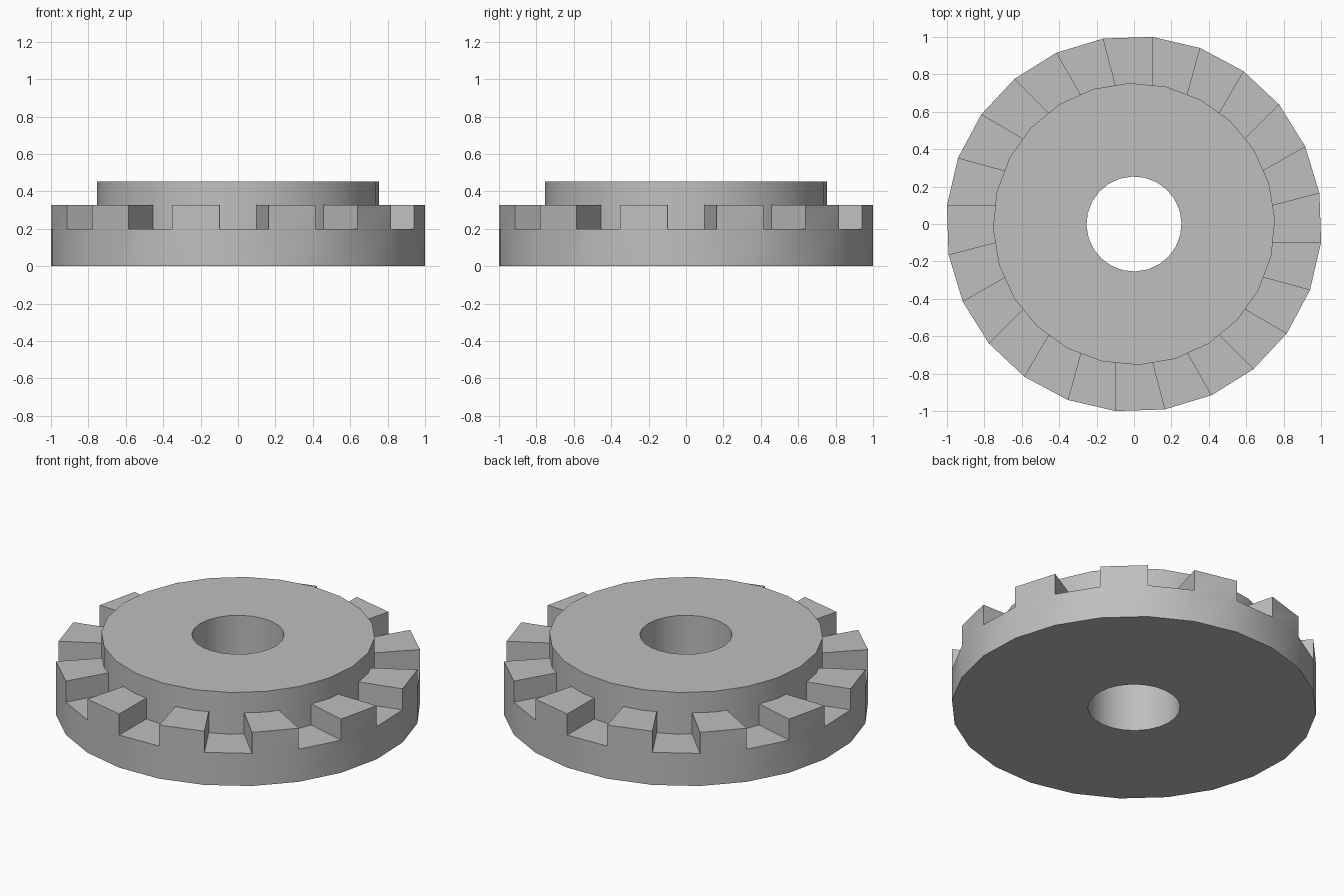
import bpy
import bmesh
from math import cos, sin, radians

if "Cube" in bpy.data.objects:
    bpy.data.objects.remove(bpy.data.objects["Cube"], do_unlink=True)

SIDES = 24
STEP = 360 / SIDES
RIM_R, HUB_R, BORE_R = 1.005, 0.754, 0.254
FLOOR_Z, TOOTH_Z, HUB_Z = 0.198, 0.326, 0.452
RIM_PHASE, TOOTH_TWIST, HUB_PHASE = 9.4, -1.9, 1.9

grey = bpy.data.materials.new("plain grey")
grey.use_nodes = True
colour = (0.52, 0.52, 0.52, 1)
grey.diffuse_color = colour
grey.node_tree.nodes["Principled BSDF"].inputs["Base Color"].default_value = colour


def ring(bm, radius, z, phase):
    """One closed loop of vertices, counted anticlockwise."""
    angles = [radians(phase + STEP * i) for i in range(SIDES)]
    return [bm.verts.new((radius * cos(a), radius * sin(a), z)) for a in angles]


def quad(bm, first, second, i):
    """Face joining two loops across one sector."""
    j = (i + 1) % SIDES
    bm.faces.new((first[i], first[j], second[j], second[i]))


def finish(bm, name):
    mesh = bpy.data.meshes.new(name)
    bm.to_mesh(mesh)
    bm.free()
    mesh.materials.append(grey)
    mesh.shade_smooth()
    mesh.set_sharp_from_angle(angle=radians(30))
    obj = bpy.data.objects.new(name, mesh)
    bpy.context.collection.objects.link(obj)


# Toothed rim: disc with alternating raised sectors
bm = bmesh.new()
bore = ring(bm, BORE_R, 0, HUB_PHASE)
base = ring(bm, RIM_R, 0, RIM_PHASE)
low = ring(bm, RIM_R, FLOOR_Z, RIM_PHASE)
high = ring(bm, RIM_R, TOOTH_Z, RIM_PHASE)
inner_r = HUB_R - 0.014  # tucked just inside the hub wall
low_in = ring(bm, inner_r, FLOOR_Z, RIM_PHASE + TOOTH_TWIST)
high_in = ring(bm, inner_r, TOOTH_Z, RIM_PHASE + TOOTH_TWIST)
for i in range(SIDES):
    quad(bm, bore, base, i)
    quad(bm, base, low, i)
    wall = [low_in[i], low[i], high[i], high_in[i]]
    if i % 2 == 0:
        quad(bm, low, high, i)
        quad(bm, high, high_in, i)
    else:
        quad(bm, low, low_in, i)
        wall.reverse()
    bm.faces.new(wall)
finish(bm, "toothed_rim")

# Raised hub with the through bore
bm = bmesh.new()
loops = [ring(bm, HUB_R, FLOOR_Z, HUB_PHASE), ring(bm, HUB_R, HUB_Z, HUB_PHASE),
         ring(bm, BORE_R, HUB_Z, HUB_PHASE), ring(bm, BORE_R, 0, HUB_PHASE)]
for first, second in zip(loops, loops[1:]):
    for i in range(SIDES):
        quad(bm, first, second, i)
finish(bm, "hub")
